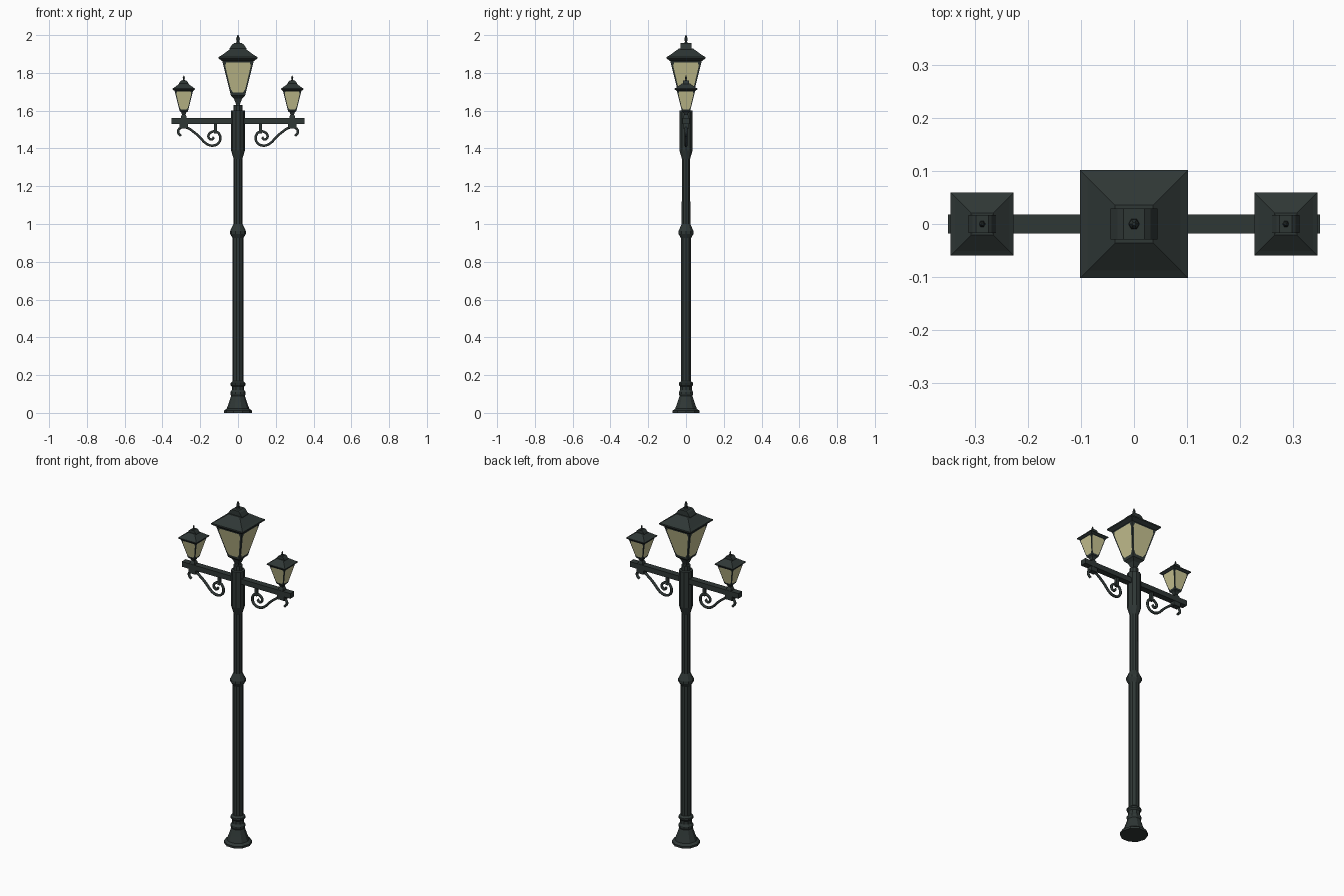
import bpy, math
from mathutils import Vector

if "Cube" in bpy.data.objects:
    bpy.data.objects.remove(bpy.data.objects["Cube"])


def material(name, rgb):
    m = bpy.data.materials.new(name)
    m.diffuse_color = (*rgb, 1)
    m.use_nodes = True
    m.node_tree.nodes["Principled BSDF"].inputs["Base Color"].default_value = m.diffuse_color
    return m


IRON = material("dark green iron", (0.028, 0.038, 0.036))
GLASS = material("pale yellow glass", (0.58, 0.55, 0.29))


def make(name, verts, faces, mat):
    me = bpy.data.meshes.new(name)
    me.from_pydata(verts, [], faces)
    me.materials.append(mat)
    ob = bpy.data.objects.new(name, me)
    bpy.context.collection.objects.link(ob)
    return ob


def loft(name, profile, sides, turn=0.0, grow=1.0):
    """Stack of regular polygons from (radius, z) pairs, capped at both ends."""
    v, f = [], []
    for r, z in profile:
        for i in range(sides):
            a = turn + math.tau * i / sides
            v.append((r * grow * math.cos(a), r * grow * math.sin(a), z))
    for k in range(len(profile) - 1):
        for i in range(sides):
            j = (i + 1) % sides
            a, b = k * sides, (k + 1) * sides
            f.append((a + i, a + j, b + j, b + i))
    top = (len(profile) - 1) * sides
    f += [tuple(reversed(range(sides))), tuple(range(top, top + sides))]
    return make(name, v, f, IRON)


def prism(name, outline, half_y):
    """Outline in x-z (counter-clockwise from the front) extruded along y."""
    n = len(outline)
    v = [(x, y, z) for y in (-half_y, half_y) for x, z in outline]
    f = [tuple(range(n)), tuple(reversed(range(n, 2 * n)))]
    f += [(i, i + n, (i + 1) % n + n, (i + 1) % n) for i in range(n)]
    return make(name, v, f, IRON)


def box(name, x0, x1, half_y, z0, z1):
    return prism(name, [(x0, z0), (x1, z0), (x1, z1), (x0, z1)], half_y)


# Post with stepped foot, collar and thick head
loft("post", [(0.075, 0), (0.075, 0.012), (0.06, 0.022), (0.048, 0.055),
              (0.036, 0.09), (0.04, 0.1), (0.04, 0.11), (0.033, 0.12),
              (0.033, 0.14), (0.04, 0.148), (0.04, 0.158), (0.028, 0.168),
              (0.028, 0.925), (0.042, 0.948), (0.042, 0.962), (0.024, 1.0),
              (0.023, 1.345), (0.037, 1.39), (0.037, 1.60), (0.025, 1.602),
              (0.025, 1.63)], 10)


# Lantern: tapered body, eaves, roof, cap, finial and four glass panes
B_HALF, B_Z, T_HALF, T_Z = 0.04, 1.69, 0.083, 1.862
PANE = [(-0.84, 0.14), (-0.62, 0.03), (0.62, 0.03), (0.84, 0.14),
        (0.88, 0.86), (0.76, 0.96), (-0.76, 0.96), (-0.88, 0.86)]


def lantern(prefix, x=0.0, top=2.0, size=1.0):
    parts = [
        loft(prefix + "_body_and_roof",
             [(0.014, 1.60), (0.011, 1.635), (0.022, 1.665), (0.038, 1.68),
              (B_HALF, B_Z), (T_HALF, T_Z), (0.102, 1.876), (0.102, 1.884),
              (0.088, 1.892), (0.036, 1.93)], 4, math.pi / 4, math.sqrt(2)),
        prism(prefix + "_cap",
              [(-0.045, 1.905), (0.045, 1.905), (0.044, 1.93), (0.031, 1.95),
               (0.02, 1.958), (-0.02, 1.958), (-0.031, 1.95), (-0.044, 1.93)], 0.029),
        loft(prefix + "_finial", [(0.012, 1.955), (0.007, 1.966),
                                  (0.01, 1.98), (0.003, 2.0)], 6)]
    v, f = [], []
    for k in range(4):
        c, s = round(math.cos(k * math.pi / 2)), round(math.sin(k * math.pi / 2))
        f.append(tuple(range(len(v), len(v) + len(PANE))))
        for u, t in PANE:
            h = B_HALF + (T_HALF - B_HALF) * t
            px, py = u * h, -h - 0.0015
            v.append((px * c - py * s, px * s + py * c, B_Z + (T_Z - B_Z) * t))
    parts.append(make(prefix + "_glass", v, f, GLASS))
    for ob in parts:
        for vert in ob.data.vertices:
            vert.co = Vector((x, 0, top)) + (vert.co - Vector((0, 0, 2.0))) * size


lantern("main_lantern")

# Cross arm
box("cross_arm", -0.352, 0.352, 0.018, 1.53, 1.56)

# Side lanterns, brackets and scrolls on both arms
SCROLL = [(.302, 1.466), (.317, 1.484), (.311, 1.504), (.275, 1.511),
          (.238, 1.49), (.201, 1.458), (.169, 1.426), (.132, 1.415),
          (.101, 1.431), (.095, 1.466), (.115, 1.489), (.145, 1.484),
          (.157, 1.462), (.141, 1.447), (.127, 1.46)]
for side, s in (("left", -1), ("right", 1)):
    x = s * 0.287
    lantern(side + "_lantern", x, 1.785, 0.585)
    foot = loft(side + "_lantern_foot", [(0.024, 1.555), (0.02, 1.57), (0.008, 1.585)],
                4, math.pi / 4)
    foot.location.x = x
    box(side + "_arm_block", x - 0.022, x + 0.022, 0.016, 1.505, 1.535)
    hx = s * 0.12
    box(side + "_scroll_hanger", hx - 0.008, hx + 0.008, 0.008, 1.48, 1.535)
    cu = bpy.data.curves.new(side + "_scroll", 'CURVE')
    cu.dimensions = '3D'
    cu.bevel_depth = 0.0075
    cu.bevel_resolution = 1
    cu.use_fill_caps = True
    cu.materials.append(IRON)
    sp = cu.splines.new('BEZIER')
    sp.resolution_u = 3
    sp.bezier_points.add(len(SCROLL) - 1)
    for p, (px, pz) in zip(sp.bezier_points, SCROLL):
        p.co = (s * px, 0, pz)
        p.handle_left_type = p.handle_right_type = 'AUTO'
    bpy.context.collection.objects.link(bpy.data.objects.new(side + "_scroll", cu))
